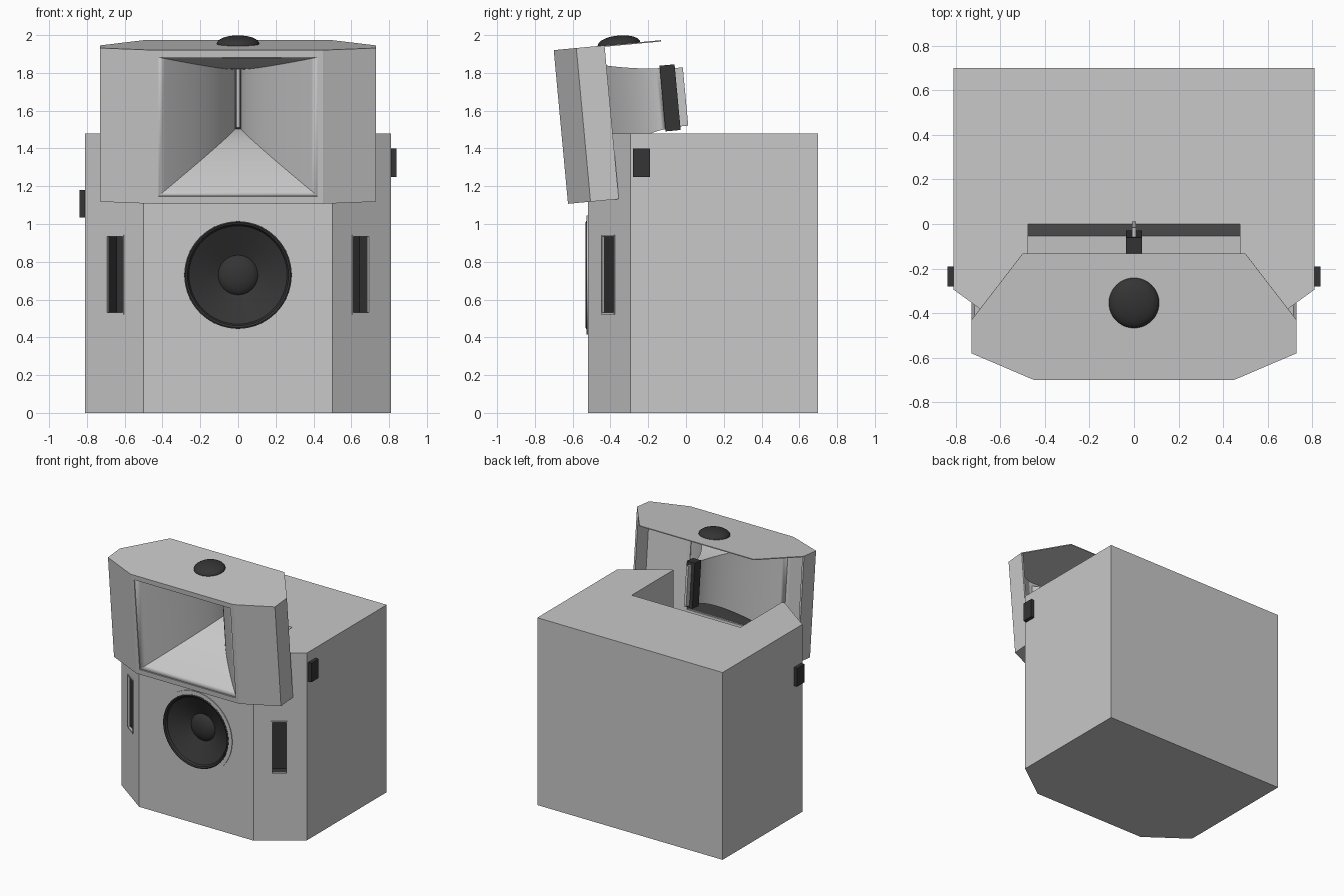
import bpy, bmesh, math
from mathutils import Matrix, Vector

if "Cube" in bpy.data.objects:
    bpy.data.objects.remove(bpy.data.objects["Cube"])


def material(name, c):
    m = bpy.data.materials.new(name)
    m.diffuse_color = (c, c, c, 1)
    m.use_nodes = True
    m.node_tree.nodes["Principled BSDF"].inputs["Base Color"].default_value = m.diffuse_color
    return m


GREY = material("light grey", 0.58)
BLACK = material("matt black", 0.035)
I = Matrix.Identity(4)


def finish(name, bm, mat, M=I, smooth=False, normals=True):
    if normals:
        bmesh.ops.recalc_face_normals(bm, faces=bm.faces)
    me = bpy.data.meshes.new(name)
    bm.transform(M)
    bm.to_mesh(me)
    bm.free()
    me.materials.append(mat)
    ob = bpy.data.objects.new(name, me)
    bpy.context.collection.objects.link(ob)
    if smooth:
        bpy.ops.object.select_all(action='DESELECT')
        ob.select_set(True)
        bpy.context.view_layer.objects.active = ob
        bpy.ops.object.shade_smooth_by_angle(angle=math.radians(35))
    return ob


def prism(name, pts, z0, z1, mat, M=I):
    """Extrude an (x, y) outline from z0 to z1."""
    bm = bmesh.new()
    f = bm.faces.new([bm.verts.new((x, y, z0)) for x, y in pts])
    r = bmesh.ops.extrude_face_region(bm, geom=[f])
    vs = [v for v in r['geom'] if isinstance(v, bmesh.types.BMVert)]
    bmesh.ops.translate(bm, verts=vs, vec=(0, 0, z1 - z0))
    return finish(name, bm, mat, M)


def box(name, x, y, z, mat, M=I):
    return prism(name, [(x[0], y[0]), (x[1], y[0]), (x[1], y[1]), (x[0], y[1])],
                 z[0], z[1], mat, M)


def lathe(name, profile, mat, M, steps=64):
    """Spin an (r, z) profile around local z."""
    bm = bmesh.new()
    vs = [bm.verts.new((r, 0, z)) for r, z in profile]
    es = [bm.edges.new(p) for p in zip(vs, vs[1:])]
    bmesh.ops.spin(bm, geom=vs + es, cent=(0, 0, 0), axis=(0, 0, 1),
                   angle=math.tau, steps=steps, use_duplicate=False)
    bmesh.ops.remove_doubles(bm, verts=bm.verts, dist=1e-5)
    return finish(name, bm, mat, M, True)


def mirrored(half):
    return half + [(-x, y) for x, y in reversed(half)]


# ---- bass cabinet with chamfered front corners
cabinet = prism("cabinet", mirrored([(0.5, -0.52), (0.81, -0.295), (0.81, 0.70)]), 0, 1.48, GREY)

# ---- cutters: top notch for the horn, woofer hole, side vents
swap = Matrix(((0, 0, 1, 0), (1, 0, 0, 0), (0, 1, 0, 0), (0, 0, 0, 1)))  # (y,z,x) -> world
cutters = [prism("notch_cutter", [(-0.62, 1.10), (-0.055, 1.15), (0, 1.48), (0, 1.6), (-0.62, 1.6)],
                 -0.475, 0.475, GREY, swap)]
woofer_frame = Matrix.Translation((0, 0, 0.73)) @ Matrix.Rotation(math.radians(90), 4, 'X')
circle = [(0.288 * math.cos(a), 0.288 * math.sin(a))
          for a in (math.tau * i / 64 for i in range(64))]
cutters.append(prism("woofer_cutter", circle, 0.40, 0.6, GREY, woofer_frame))
vents = {}
for side, s in (("right", 1), ("left", -1)):
    V = Matrix.Translation((0.65 * s, -0.411, 0)) @ Matrix.Rotation(s * math.atan2(0.225, 0.31), 4, 'Z')
    vents[side] = V
    cutters.append(box(side + "_vent_cutter", (-0.052, 0.052), (-0.05, 0.085), (0.53, 0.935), GREY, V))
bpy.context.view_layer.objects.active = cabinet
for c in cutters:
    c.hide_render = True
    m = cabinet.modifiers.new("cut", 'BOOLEAN')
    m.operation, m.object, m.solver = 'DIFFERENCE', c, 'EXACT'
    bpy.ops.object.modifier_apply(modifier=m.name)
for c in cutters:
    bpy.data.objects.remove(c)

# ---- vent liners and thin frames
for side, V in vents.items():
    bm = bmesh.new()
    bmesh.ops.create_cube(bm, size=1)
    for v in bm.verts:
        v.co = Vector((v.co.x * 0.103, v.co.y * 0.08 + 0.042, v.co.z * 0.404 + 0.7325))
    front = [f for f in bm.faces if f.calc_center_median().y < 0.01]
    bmesh.ops.delete(bm, geom=front, context='FACES')
    bmesh.ops.reverse_faces(bm, faces=bm.faces)
    finish(side + "_vent_liner", bm, BLACK, V, normals=False)
    for i, (x, z) in enumerate([((-0.059, -0.051), (0.522, 0.943)), ((0.051, 0.059), (0.522, 0.943)),
                                ((-0.051, 0.051), (0.522, 0.531)), ((-0.051, 0.051), (0.934, 0.943))]):
        box(f"{side}_vent_frame_{i}", x, (-0.005, 0.01), z, GREY, V)

# ---- woofer: trim ring, then surround, cone and dust cap
lathe("woofer_ring", [(0.285, 0.50), (0.285, 0.526), (0.315, 0.526), (0.315, 0.515)], GREY, woofer_frame)
lathe("woofer_cone", [(0.287, 0.42), (0.285, 0.528), (0.278, 0.532), (0.268, 0.527), (0.26, 0.512),
                      (0.105, 0.435), (0.1, 0.442), (0.08, 0.456), (0.045, 0.467), (0, 0.471)],
      BLACK, woofer_frame)

# ---- side connector boxes at different heights
box("right_side_box", (0.80, 0.838), (-0.28, -0.19), (1.25, 1.40), BLACK)
box("left_side_box", (-0.838, -0.80), (-0.28, -0.19), (1.035, 1.18), BLACK)

# ---- tilted horn head; local y is depth from its front, local z is up
HEAD = Matrix.Translation((0, -0.625, 1.11)) @ Matrix.Rotation(math.radians(5.3), 4, 'X')
wing = [(0.42, 0), (0.45, 0), (0.73, 0.12), (0.73, 0.27), (0.715, 0.27),
        (0.715, 0.13), (0.445, 0.015), (0.42, 0.015)]
for side, s in (("right", 1), ("left", -1)):
    prism(side + "_head_wing", [(x * s, y) for x, y in wing], 0, 0.807, GREY, HEAD)
box("mouth_top_strip", (-0.42, 0.42), (0, 0.015), (0.775, 0.807), GREY, HEAD)
box("mouth_bottom_strip", (-0.42, 0.42), (0, 0.015), (0, 0.037), GREY, HEAD)
prism("head_top_plate", mirrored([(0.45, 0), (0.73, 0.12), (0.73, 0.27), (0.5, 0.57)]),
      0.807, 0.814, GREY, HEAD)
prism("head_bottom_plate", mirrored([(0.45, 0), (0.73, 0.12), (0.73, 0.27)]),
      -0.003, 0.003, GREY, HEAD)

# ---- flared horn from tall narrow throat to wide mouth
bm = bmesh.new()
rings = []
for i in range(21):
    t = i / 20
    k = t ** 1.6
    w, lo, hi, d = 0.015 + 0.407 * k, 0.345 - 0.308 * k, 0.665 + 0.112 * k, 0.555 - 0.547 * t
    rings.append([bm.verts.new(p) for p in ((-w, d, lo), (w, d, lo), (w, d, hi), (-w, d, hi))])
for a, b in zip(rings, rings[1:]):
    for j in range(4):
        n = (j + 1) % 4
        bm.faces.new((a[j], a[n], b[n], b[j]))
horn = finish("horn", bm, GREY, HEAD, True)
mod = horn.modifiers.new("wall", 'SOLIDIFY')
mod.thickness, mod.offset = 0.006, 0

# ---- driver block behind the throat with its centre fin
box("driver_right", (0.009, 0.035), (0.55, 0.63), (0.331, 0.68), BLACK, HEAD)
box("driver_left", (-0.035, -0.009), (0.55, 0.63), (0.331, 0.68), BLACK, HEAD)
box("driver_top", (-0.009, 0.009), (0.55, 0.63), (0.66, 0.68), BLACK, HEAD)
box("driver_bottom", (-0.009, 0.009), (0.55, 0.63), (0.331, 0.35), BLACK, HEAD)
box("driver_fin", (-0.009, 0.009), (0.56, 0.672), (0.35, 0.66), GREY, HEAD)

# ---- low dome on top of the head
R, h = 0.113, 0.044
dome = [(R, 0), (R, 0.004)] + [(R * math.cos(a), 0.004 + h * math.sin(a))
                               for a in (math.pi / 2 * i / 10 for i in range(1, 10))] + [(0, 0.004 + h)]
lathe("top_dome", dome, BLACK, HEAD @ Matrix.Translation((0, 0.347, 0.811)), 48)
